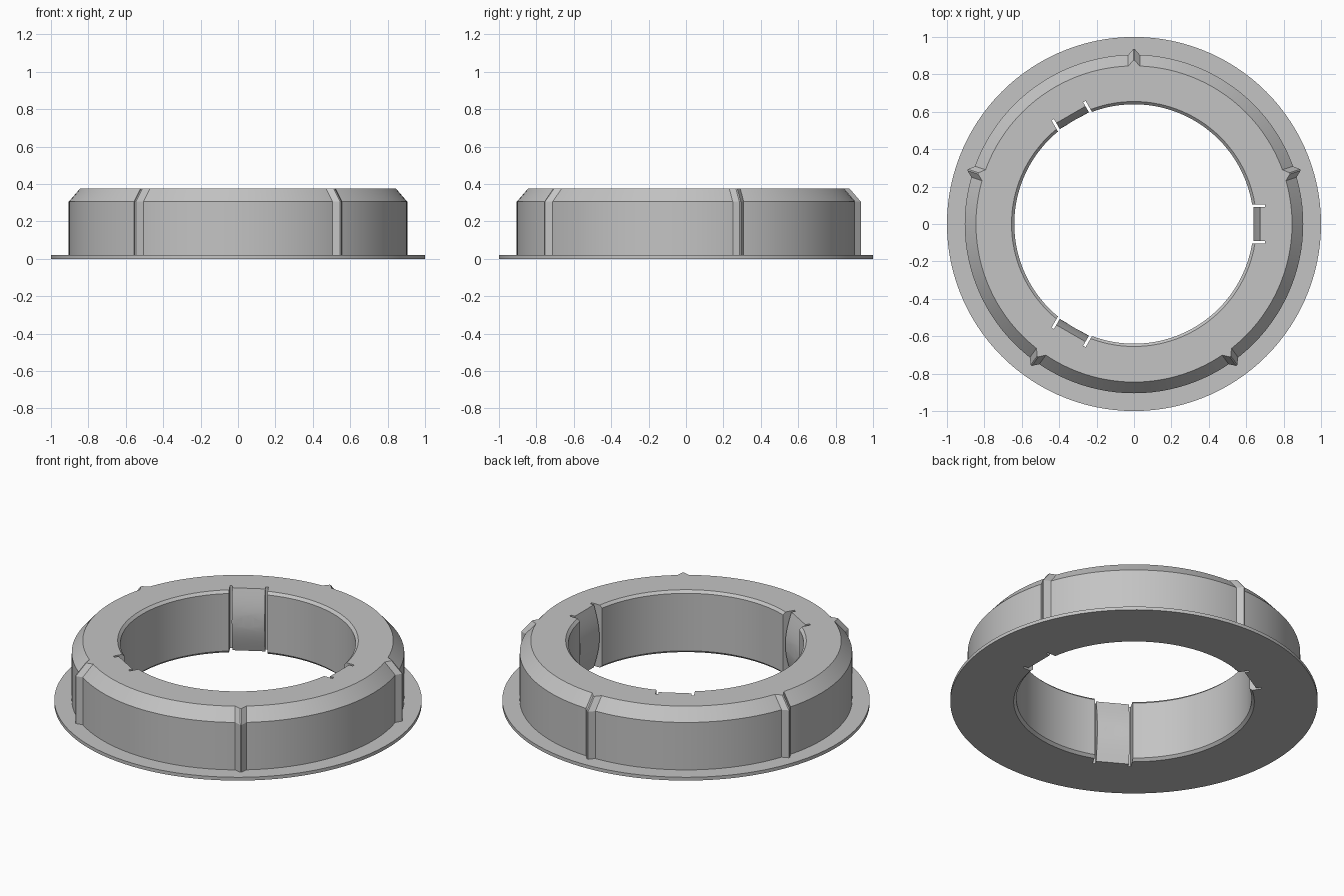
import bpy, bmesh
from math import pi, cos, sin, radians
from mathutils import Matrix, Vector

cube = bpy.data.objects.get("Cube")
if cube:
    bpy.data.objects.remove(cube, do_unlink=True)

grey = bpy.data.materials.new("plain grey")
grey.use_nodes = True
COLOR = (0.55, 0.55, 0.55, 1)
grey.diffuse_color = COLOR
grey.node_tree.nodes["Principled BSDF"].inputs["Base Color"].default_value = COLOR

SEGMENTS = 120
HEIGHT, SHOULDER, FLANGE = 0.375, 0.305, 0.02
BODY_R, TOP_R, BORE_R = 0.905, 0.845, 0.64


def make_object(name, bm):
    bmesh.ops.recalc_face_normals(bm, faces=bm.faces)
    mesh = bpy.data.meshes.new(name)
    bm.to_mesh(mesh)
    bm.free()
    mesh.materials.append(grey)
    obj = bpy.data.objects.new(name, mesh)
    bpy.context.collection.objects.link(obj)
    return obj


def skin(bm, loops, closed=False):
    """Bridge matching vertex loops, capping the ends unless closed."""
    rows = [[bm.verts.new(p) for p in loop] for loop in loops]
    n = len(rows[0])
    for i in range(len(rows) - (not closed)):
        a, b = rows[i], rows[(i + 1) % len(rows)]
        for j in range(n):
            k = (j + 1) % n
            bm.faces.new((a[j], a[k], b[k], b[j]))
    if not closed:
        bm.faces.new(rows[0])
        bm.faces.new(rows[-1])


def prism(bm, profile, y0, y1, turn):
    """Extrude an (x, z) profile along y and turn it about the axis."""
    skin(bm, [[turn @ Vector((x, y, z)) for x, z in profile] for y in (y0, y1)])


# Ring: flange, chamfered body and chamfered bore
profile = [(BORE_R + 0.015, 0), (1, 0), (1, FLANGE), (BODY_R, FLANGE),
           (BODY_R, SHOULDER), (TOP_R, HEIGHT), (BORE_R + 0.015, HEIGHT),
           (BORE_R, HEIGHT - 0.015), (BORE_R, 0.015)]
bm = bmesh.new()
angles = [2 * pi * i / SEGMENTS for i in range(SEGMENTS)]
skin(bm, [[(r * cos(a), r * sin(a), z) for r, z in profile] for a in angles], True)
ring = make_object("ring_body", bm)

# Three bowed spring clips, each between two slots through the bore wall
bow = [(0.675 - 0.037 * sin(pi * i / 12), HEIGHT * i / 12) for i in range(13)]
recess = ([(0.55, -0.1), (0.675, -0.1)] + bow
          + [(0.675, HEIGHT + 0.1), (0.55, HEIGHT + 0.1)])
slot = [(0.55, -0.1), (0.7, -0.1), (0.7, HEIGHT + 0.1), (0.55, HEIGHT + 0.1)]
cuts = [("clip_recess", recess, -0.094, 0.094),
        ("slot_left", slot, 0.09, 0.105),
        ("slot_right", slot, -0.105, -0.09)]
cutters = []
for name, shape, y0, y1 in cuts:
    bm = bmesh.new()
    for angle in (0, 120, 240):
        prism(bm, shape, y0, y1, Matrix.Rotation(radians(angle), 3, "Z"))
    cutter = make_object(name + "_cutter", bm)
    cutter.hide_render = True
    mod = ring.modifiers.new(name, "BOOLEAN")
    mod.operation, mod.solver, mod.object = "DIFFERENCE", "EXACT", cutter
    cutters.append(cutter)

bpy.context.view_layer.objects.active = ring
ring.select_set(True)
for mod in list(ring.modifiers):
    bpy.ops.object.modifier_apply(modifier=mod.name)
for cutter in cutters:
    bpy.data.objects.remove(cutter, do_unlink=True)
bpy.ops.object.shade_smooth_by_angle(angle=radians(20))

# Five pointed ribs up the outside, following the chamfer
for i in range(5):
    turn = Matrix.Rotation(radians(90 + 72 * i), 3, "Z")
    bm = bmesh.new()
    loops = []
    for r, z in ((BODY_R, FLANGE / 2), (BODY_R, SHOULDER), (TOP_R, HEIGHT)):
        section = [(r - 0.05, -0.031), (r - 0.001, -0.031), (r + 0.03, -0.004),
                   (r + 0.03, 0.004), (r - 0.001, 0.031), (r - 0.05, 0.031)]
        loops.append([turn @ Vector((x, y, z)) for x, y in section])
    skin(bm, loops)
    make_object(f"rib_{i + 1}", bm)
